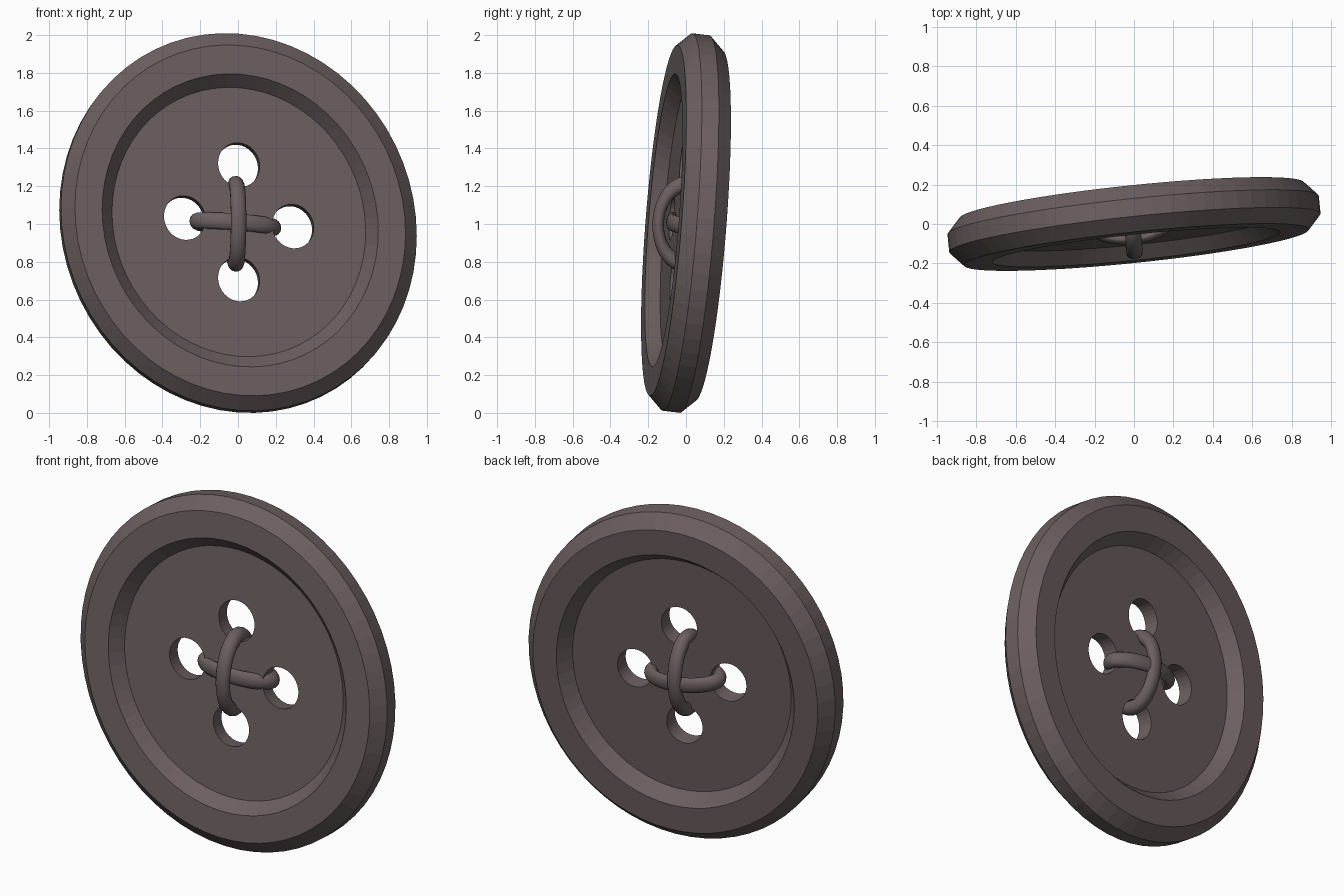
import bpy, bmesh, math
from mathutils import Matrix

if "Cube" in bpy.data.objects:
    bpy.data.objects.remove(bpy.data.objects["Cube"])

SEG = 64
# Local frame (u right, v up, t toward the front) -> slightly skewed, tilted world placement
A, B = 0.11, 0.085
U = (0.942, A * 0.942 - B * 0.074, -0.074)
V = (0.0, B * 0.997, 0.997)
N = (0.10, -1.0, 0.12)
PLACE = Matrix((
    (U[0], V[0], N[0], 0.0),
    (U[1], V[1], N[1], 0.0),
    (U[2], V[2], N[2], 1.005),
    (0, 0, 0, 1)))

mat = bpy.data.materials.new("dark_brown_grey")
mat.diffuse_color = (0.15, 0.115, 0.115, 1)
mat.use_nodes = True
mat.node_tree.nodes["Principled BSDF"].inputs["Base Color"].default_value = mat.diffuse_color


def make_object(name, bm):
    bmesh.ops.recalc_face_normals(bm, faces=bm.faces)
    me = bpy.data.meshes.new(name)
    bm.to_mesh(me)
    bm.free()
    me.materials.append(mat)
    ob = bpy.data.objects.new(name, me)
    bpy.context.collection.objects.link(ob)
    return ob


# Button disc: revolved profile (radius, depth), recessed on both sides
half = [(0.713, 0.045), (0.776, 0.118), (0.929, 0.118), (1.0, 0.045)]
profile = half + [(r, -t) for r, t in reversed(half)]
bm = bmesh.new()
rings = []
for r, t in profile:
    rings.append([bm.verts.new((r * math.cos(2 * math.pi * i / SEG),
                                r * math.sin(2 * math.pi * i / SEG), t)) for i in range(SEG)])
for a, b in zip(rings, rings[1:]):
    for i in range(SEG):
        j = (i + 1) % SEG
        bm.faces.new((a[i], a[j], b[j], b[i]))
bm.faces.new(rings[0])
bm.faces.new(rings[-1])
button = make_object("button_disc", bm)

# Four thread holes
bm = bmesh.new()
for k in range(4):
    ang = k * math.pi / 2
    bmesh.ops.create_cone(bm, cap_ends=True, segments=32, radius1=0.117, radius2=0.117, depth=0.4,
                          matrix=Matrix.Translation((0.304 * math.cos(ang), 0.304 * math.sin(ang), 0)))
cutter = make_object("hole_cutter", bm)
cutter.hide_render = True
mod = button.modifiers.new("holes", 'BOOLEAN')
mod.operation = 'DIFFERENCE'
mod.solver = 'EXACT'
mod.object = cutter
bpy.context.view_layer.objects.active = button
bpy.ops.object.modifier_apply(modifier=mod.name)
bpy.data.objects.remove(cutter, do_unlink=True)
button.data.transform(PLACE)


# Thread loops: flattened rings passing through opposite holes
def thread(name, turn, major, minor, flat, centre_t):
    bm = bmesh.new()
    n, m = 40, 14
    grid = []
    for i in range(n):
        p = 2 * math.pi * i / n
        row = []
        for j in range(m):
            q = 2 * math.pi * j / m
            r = major + minor * math.cos(q)
            row.append(bm.verts.new((r * math.cos(p), minor * math.sin(q), r * math.sin(p) * flat)))
        grid.append(row)
    for i in range(n):
        for j in range(m):
            a, b = grid[i], grid[(i + 1) % n]
            bm.faces.new((a[j], b[j], b[(j + 1) % m], a[(j + 1) % m]))
    ob = make_object(name, bm)
    ob.data.transform(PLACE @ Matrix.Translation((-0.012, -0.005, centre_t)) @ Matrix.Rotation(turn, 4, 'Z'))
    ob.data.polygons.foreach_set("use_smooth", [True] * len(ob.data.polygons))
    return ob


thread("vertical_thread", math.pi / 2, 0.21, 0.044, 0.69, 0.0)
thread("horizontal_thread", 0, 0.213, 0.045, 0.50, -0.028)
